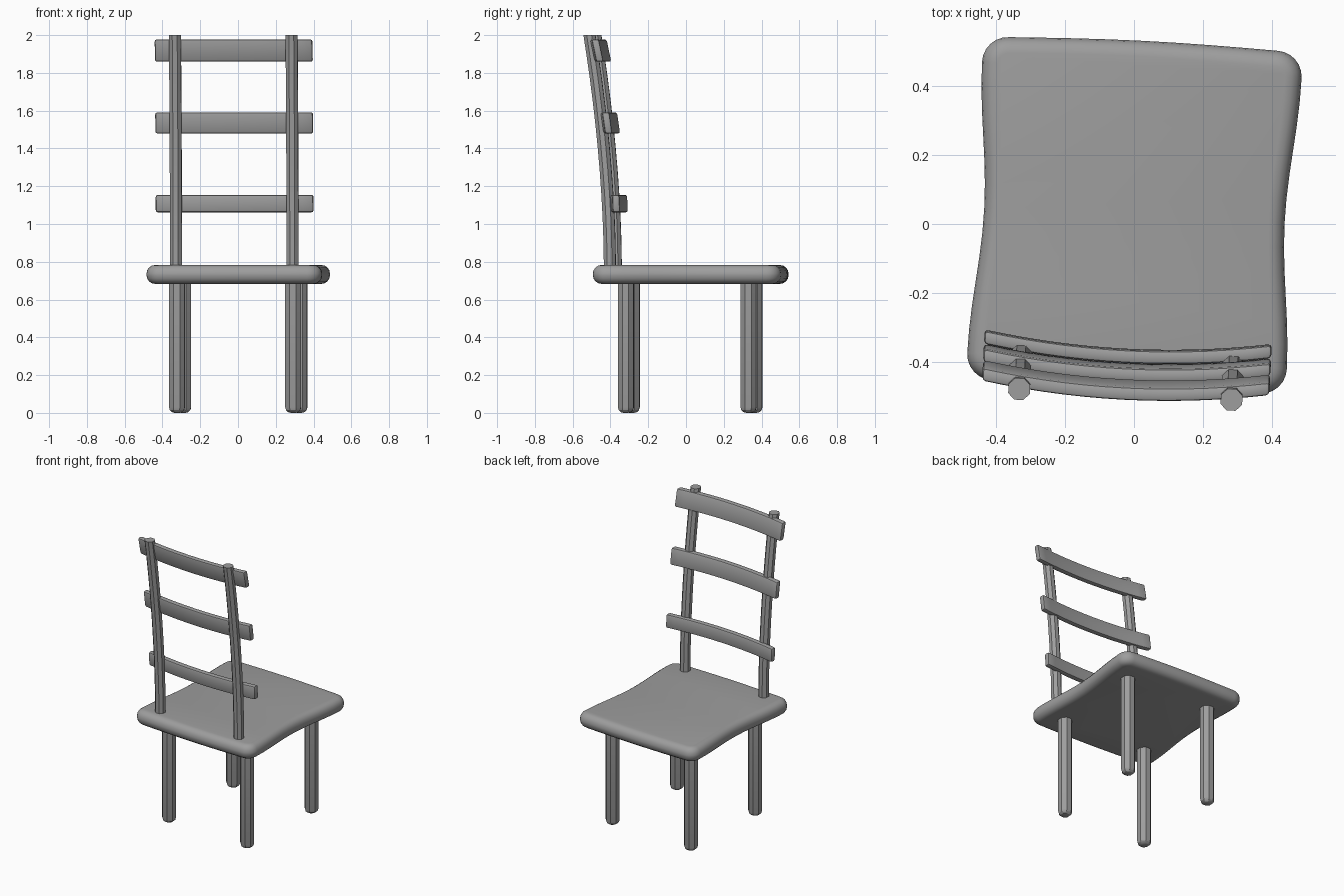
import bpy, bmesh, math
from mathutils import Matrix, Vector

cube = bpy.data.objects.get("Cube")
if cube:
    bpy.data.objects.remove(cube, do_unlink=True)

GREY = (0.34, 0.34, 0.34, 1)
mat = bpy.data.materials.new("plain grey")
mat.use_nodes = True
mat.diffuse_color = GREY
mat.node_tree.nodes["Principled BSDF"].inputs["Base Color"].default_value = GREY

TURN = math.radians(-2.9)   # whole chair is turned slightly


def finish(bm, name, smooth_angle=30):
    bmesh.ops.recalc_face_normals(bm, faces=bm.faces)
    bm.transform(Matrix.Rotation(TURN, 4, 'Z'))
    me = bpy.data.meshes.new(name)
    bm.to_mesh(me)
    bm.free()
    me.materials.append(mat)
    ob = bpy.data.objects.new(name, me)
    bpy.context.collection.objects.link(ob)
    bpy.ops.object.select_all(action='DESELECT')
    ob.select_set(True)
    bpy.context.view_layer.objects.active = ob
    bpy.ops.object.shade_smooth_by_angle(angle=math.radians(smooth_angle))
    return ob


def slice_along(bm, axis, positions):
    for p in positions:
        co, no = Vector(), Vector()
        co[axis], no[axis] = p, 1
        geom = bm.verts[:] + bm.edges[:] + bm.faces[:]
        bmesh.ops.bisect_plane(bm, geom=geom, plane_co=co, plane_no=no)


def octagon_rod(x, y, z0, z1, r):
    bm = bmesh.new()
    turn = Matrix.Rotation(math.radians(22.5), 4, 'Z')
    bmesh.ops.create_cone(bm, cap_ends=True, segments=8, radius1=r, radius2=r,
                          depth=z1 - z0,
                          matrix=Matrix.Translation((x, y, (z0 + z1) / 2)) @ turn)
    return bm


# Seat: rounded outline with waisted sides and a soft edge
def seat_outline():
    hw, front, back, r, mid = 0.465, 0.524, -0.474, 0.075, 0.025
    pts = []
    corners = [(1, front, 0), (-1, front, 90), (-1, back, 180), (1, back, 270)]
    for sx, yy, start in corners:
        cx = sx * (hw - r)
        cy = yy - math.copysign(r, yy)
        for i in range(7):
            a = math.radians(start + 15 * i)
            pts.append((cx + r * math.cos(a), cy + r * math.sin(a)))
        if start in (90, 270):          # points down or up the waisted side
            for i in range(1, 12):
                t = i / 12
                y = cy + t * (2 * mid - 2 * cy)
                w = hw - 0.014 * (1 - math.cos(2 * math.pi * t))
                pts.append((sx * w, y))
        else:                           # slight bow on front and back
            for i in range(1, 8):
                t = i / 8
                bow = math.copysign(0.009 * math.sin(math.pi * t), yy)
                pts.append((cx * (1 - 2 * t), yy + bow))
    return pts


bm = bmesh.new()
base = bm.faces.new([bm.verts.new((x, y, 0.683)) for x, y in seat_outline()])
ext = bmesh.ops.extrude_face_region(bm, geom=[base], use_keep_orig=True)
top = [v for v in ext["geom"] if isinstance(v, bmesh.types.BMVert)]
bmesh.ops.translate(bm, verts=top, vec=(0, 0, 0.1))
bmesh.ops.recalc_face_normals(bm, faces=bm.faces)
rims = [e for e in bm.edges
        if abs(e.verts[0].co.z - e.verts[1].co.z) < 0.01]
bmesh.ops.bevel(bm, geom=rims, offset=0.046, segments=4, profile=0.5,
                affect='EDGES', clamp_overlap=False)
finish(bm, "seat", 40)

# Legs with rounded feet
for side, x in (("right", -0.308), ("left", 0.308)):
    for end, y in (("front", 0.347), ("back", -0.303)):
        bm = octagon_rod(x, y, 0, 0.72, 0.045)
        foot = [e for e in bm.edges if all(v.co.z < 0.01 for v in e.verts)]
        bmesh.ops.bevel(bm, geom=foot, offset=0.03, segments=3, profile=0.5,
                        affect='EDGES')
        finish(bm, f"{end}_{side}_leg")

# Back posts, curving backward toward the top
for side, x in (("right", -0.309), ("left", 0.309)):
    bm = octagon_rod(x, -0.388, 0.72, 2.0, 0.034)
    slice_along(bm, 2, [0.8 + 0.12 * i for i in range(10)])
    for v in bm.verts:
        t = max(0, (v.co.z - 0.78) / 1.22)
        v.co.y -= 0.108 * t ** 1.8
    finish(bm, f"{side}_back_post")

# Back slats: bowed, leaning boards with softened edges
HALF = 0.418
for name, z, y, height, lean in (("lower", 1.108, -0.384, 0.092, 0.04),
                                 ("middle", 1.535, -0.431, 0.112, 0.14),
                                 ("upper", 1.918, -0.482, 0.118, 0.21)):
    bm = bmesh.new()
    bmesh.ops.create_cube(bm, size=1,
                          matrix=Matrix.Diagonal((2 * HALF, 0.039, height, 1)))
    bmesh.ops.bevel(bm, geom=bm.edges[:], offset=0.011, segments=2,
                    profile=0.5, affect='EDGES')
    slice_along(bm, 0, [HALF * i / 7 for i in range(-6, 7)])
    for v in bm.verts:
        bow = 0.035 * (v.co.x / HALF) ** 2
        v.co.y += y + bow - lean * v.co.z
        v.co.z += z
    finish(bm, f"{name}_back_slat")
